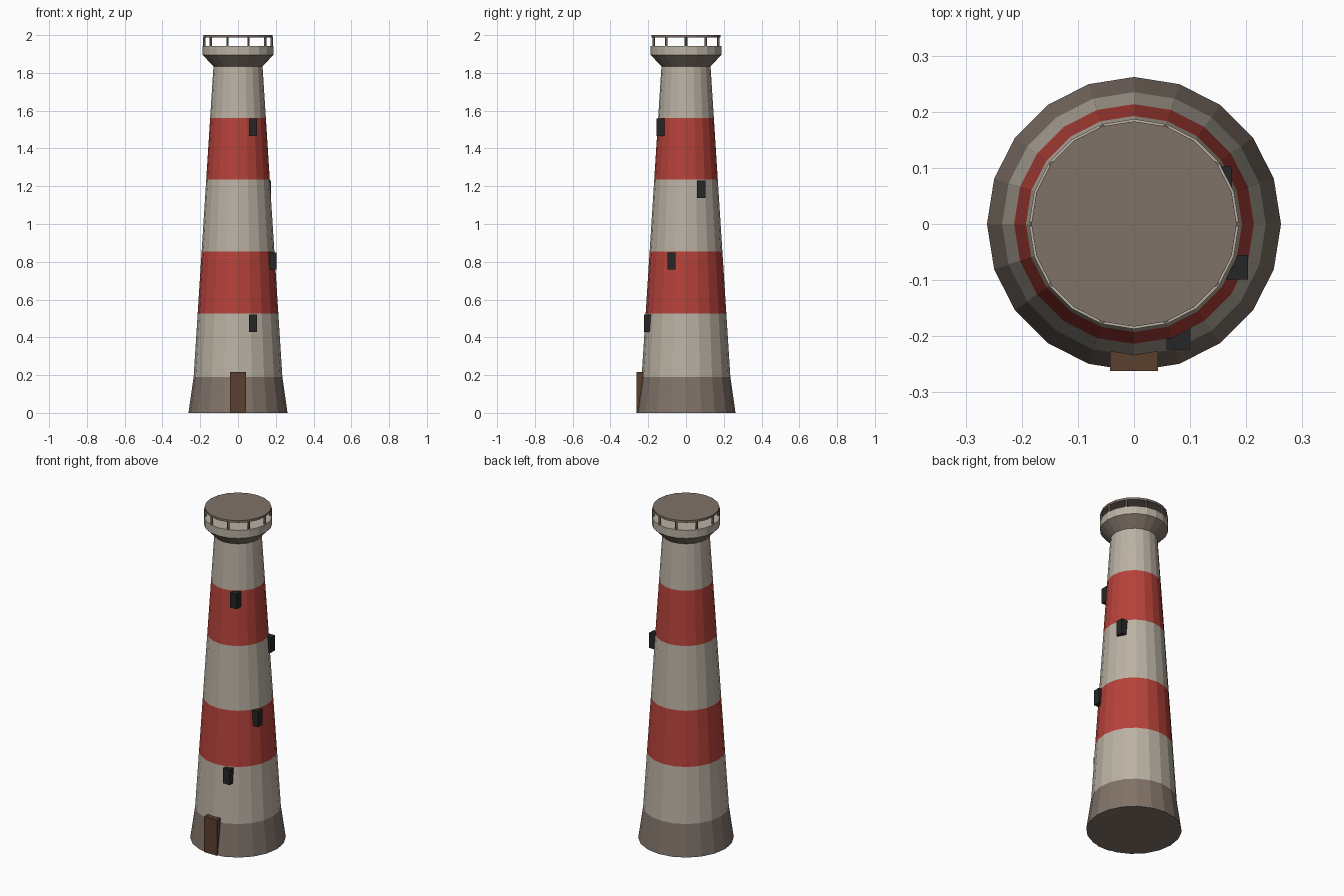
import bpy, bmesh, math
from mathutils import Vector

cube = bpy.data.objects.get("Cube")
if cube:
    bpy.data.objects.remove(cube, do_unlink=True)

SIDES = 20


def material(name, r, g, b):
    """Flat material from 0-255 display colour, stored as linear."""
    lin = [((c / 255 + 0.055) / 1.055) ** 2.4 for c in (r, g, b)] + [1.0]
    m = bpy.data.materials.new(name)
    m.use_nodes = True
    m.diffuse_color = lin
    m.node_tree.nodes["Principled BSDF"].inputs["Base Color"].default_value = lin
    return m


cream = material("cream_paint", 186, 177, 163)
red = material("red_paint", 182, 66, 58)
stone = material("taupe_stone", 128, 114, 104)
wood = material("brown_wood", 90, 64, 47)
glass = material("dark_glass", 38, 38, 39)


def add_object(name, bm, mats):
    bmesh.ops.recalc_face_normals(bm, faces=bm.faces)
    mesh = bpy.data.meshes.new(name)
    bm.to_mesh(mesh)
    bm.free()
    for m in mats:
        mesh.materials.append(m)
    ob = bpy.data.objects.new(name, mesh)
    bpy.context.collection.objects.link(ob)
    return ob


def lathe(name, profile, band_mats, bottom, top):
    """Stack of rings (radius, height), one material per band, capped."""
    mats = list(dict.fromkeys(band_mats + [bottom, top]))
    bm = bmesh.new()
    rings = []
    for r, z in profile:
        angles = [math.tau * i / SIDES for i in range(SIDES)]
        rings.append([bm.verts.new((r * math.cos(a), r * math.sin(a), z)) for a in angles])
    for low, high, m in zip(rings, rings[1:], band_mats):
        for i in range(SIDES):
            j = (i + 1) % SIDES
            bm.faces.new((low[i], low[j], high[j], high[i])).material_index = mats.index(m)
    bm.faces.new(rings[0]).material_index = mats.index(bottom)
    bm.faces.new(rings[-1]).material_index = mats.index(top)
    return add_object(name, bm, mats)


def box(name, centre, size, mat):
    bm = bmesh.new()
    bmesh.ops.create_cube(bm, size=1)
    bmesh.ops.scale(bm, vec=size, verts=bm.verts)
    bmesh.ops.translate(bm, vec=centre, verts=bm.verts)
    return add_object(name, bm, [mat])


# Tapered tower with stone foot, red stripes and flared gallery
def shaft(z):
    return (0.235 - 0.105 * (z - 0.19) / 1.645, z)


tower_profile = [(0.262, 0)] + [shaft(z) for z in (0.19, 0.525, 0.855, 1.235, 1.56, 1.835)]
tower_profile += [(0.187, 1.895), (0.187, 1.943)]
lathe("tower", tower_profile,
      [stone, cream, red, cream, red, cream, stone, cream], stone, cream)

# Roof disc on a ring of posts
lathe("roof_disc", [(0.183, 1.987), (0.183, 2.0)], [stone], stone, stone)
POSTS = 10
bm = bmesh.new()
for i in range(POSTS):
    a = math.tau * i / POSTS
    post = bmesh.ops.create_cone(bm, cap_ends=True, segments=6, radius1=0.007,
                                 radius2=0.007, depth=0.05)["verts"]
    bmesh.ops.translate(bm, verts=post,
                        vec=Vector((0.179 * math.cos(a), 0.179 * math.sin(a), 1.965)))
add_object("gallery_posts", bm, [stone])

# Windows climbing around the front and left
windows = [(0.079, -0.202, 0.474), (0.182, -0.077, 0.804),
           (0.153, 0.081, 1.184), (0.079, -0.135, 1.512)]
for i, centre in enumerate(windows, 1):
    box(f"window_{i}", centre, (0.043, 0.043, 0.092), glass)

# Entrance door
box("door", (0, -0.237, 0.108), (0.085, 0.05, 0.216), wood)
